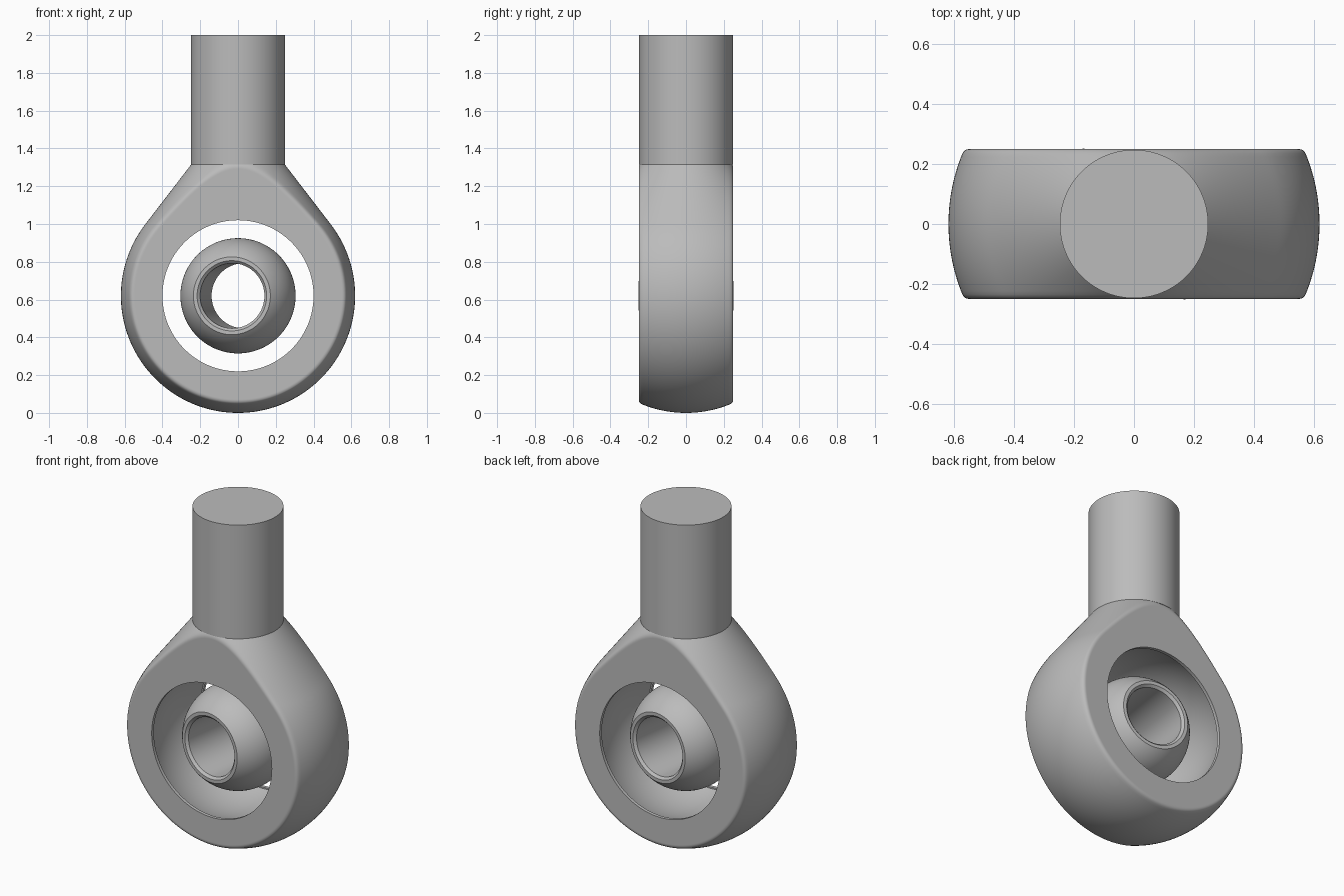
import bpy, bmesh, math
from mathutils import Matrix, Vector

cube = bpy.data.objects.get("Cube")
if cube:
    bpy.data.objects.remove(cube, do_unlink=True)

EYE_Z = 0.62          # height of the eye centre
EYE_R = 0.62          # radius of the rounded head
HALF = 0.25           # half thickness of the head
HOLE_R = 0.40
SHANK_R = 0.248
SHANK_Z = 1.315       # where the shank leaves the head
STEPS = 180

steel = bpy.data.materials.new("grey_steel")
steel.use_nodes = True
steel.diffuse_color = (0.5, 0.5, 0.5, 1)
steel.node_tree.nodes["Principled BSDF"].inputs["Base Color"].default_value = (0.5, 0.5, 0.5, 1)


def finish(name, bm, angle=35):
    bmesh.ops.recalc_face_normals(bm, faces=bm.faces)
    mesh = bpy.data.meshes.new(name)
    bm.to_mesh(mesh)
    bm.free()
    mesh.materials.append(steel)
    mesh.polygons.foreach_set("use_smooth", [True] * len(mesh.polygons))
    mesh.set_sharp_from_angle(angle=math.radians(angle))
    obj = bpy.data.objects.new(name, mesh)
    bpy.context.collection.objects.link(obj)
    return obj


def sweep(name, section):
    """Sweep a closed section round the y axis; section(phi) gives (radius, y) pairs."""
    bm = bmesh.new()
    rings = []
    for i in range(STEPS):
        phi = math.tau * i / STEPS
        rings.append([bm.verts.new((r * math.sin(phi), y, r * math.cos(phi)))
                      for r, y in section(phi)])
    n = len(rings[0])
    for i in range(STEPS):
        a, b = rings[i], rings[(i + 1) % STEPS]
        for j in range(n):
            k = (j + 1) % n
            bm.faces.new((a[j], a[k], b[k], b[j]))
    return finish(name, bm)


# Head surface: a sphere with a tangent cone rising to the shank
rise = SHANK_Z - EYE_Z
tangent = math.atan2(SHANK_R, rise) + math.acos(EYE_R / math.hypot(SHANK_R, rise))


def outer_radius(phi, y):
    low, high = 0.0, 2.0
    for _ in range(30):
        mid = (low + high) / 2
        r, h = math.hypot(mid * math.sin(phi), y), mid * math.cos(phi)
        if math.atan2(r, h) < tangent:
            reach = r * math.sin(tangent) + h * math.cos(tangent)
        else:
            reach = math.hypot(r, h)
        low, high = (mid, high) if reach < EYE_R else (low, mid)
    return low


# Small rounding at the rim, as (y, inset) from the flat face outward
rim = [(HALF, 0.02), (HALF, 0.014), (0.248, 0.006), (0.243, 0.002), (0.236, 0)]
layers = [(-y, d) for y, d in rim]
layers += [(0.224 * k / 14, 0) for k in range(-14, 15)]
layers += rim[::-1]

# Hole: short straight lip at each face, concave race between
LIP_Y, RACE_R = 0.23, 0.45
race = [(HOLE_R, HALF), (HOLE_R, LIP_Y)]
for k in range(17):
    t = 1 - k / 8
    race.append((HOLE_R + 0.008 + (RACE_R - HOLE_R - 0.008) * (1 - t * t), LIP_Y * t))
race += [(HOLE_R, -LIP_Y), (HOLE_R, -HALF)]

head = sweep("eye_head", lambda phi: [(outer_radius(phi, y) - d, y) for y, d in layers] + race)
head.location.z = EYE_Z

# Swivel ball: truncated sphere with a chamfered bore, turned a little in the eye
BALL_R, BORE_R, END_Y = 0.305, 0.172, 0.225
end = math.asin(END_Y / BALL_R)
arc = [end * k / 16 for k in range(-16, 17)]
ball_section = [(BALL_R * math.cos(a), BALL_R * math.sin(a)) for a in arc]
ball_section += [(0.186, END_Y), (BORE_R, END_Y - 0.014),
                 (BORE_R, -END_Y + 0.014), (0.186, -END_Y)]
ball = sweep("swivel_ball", lambda phi: ball_section)
ball.location.z = EYE_Z
ball.rotation_euler.z = math.radians(-8.3)

# Shank
bm = bmesh.new()
bmesh.ops.create_cone(bm, cap_ends=True, segments=96, radius1=SHANK_R, radius2=SHANK_R,
                      depth=2 - SHANK_Z,
                      matrix=Matrix.Translation(Vector((0, 0, (2 + SHANK_Z) / 2))))
finish("shank", bm)
